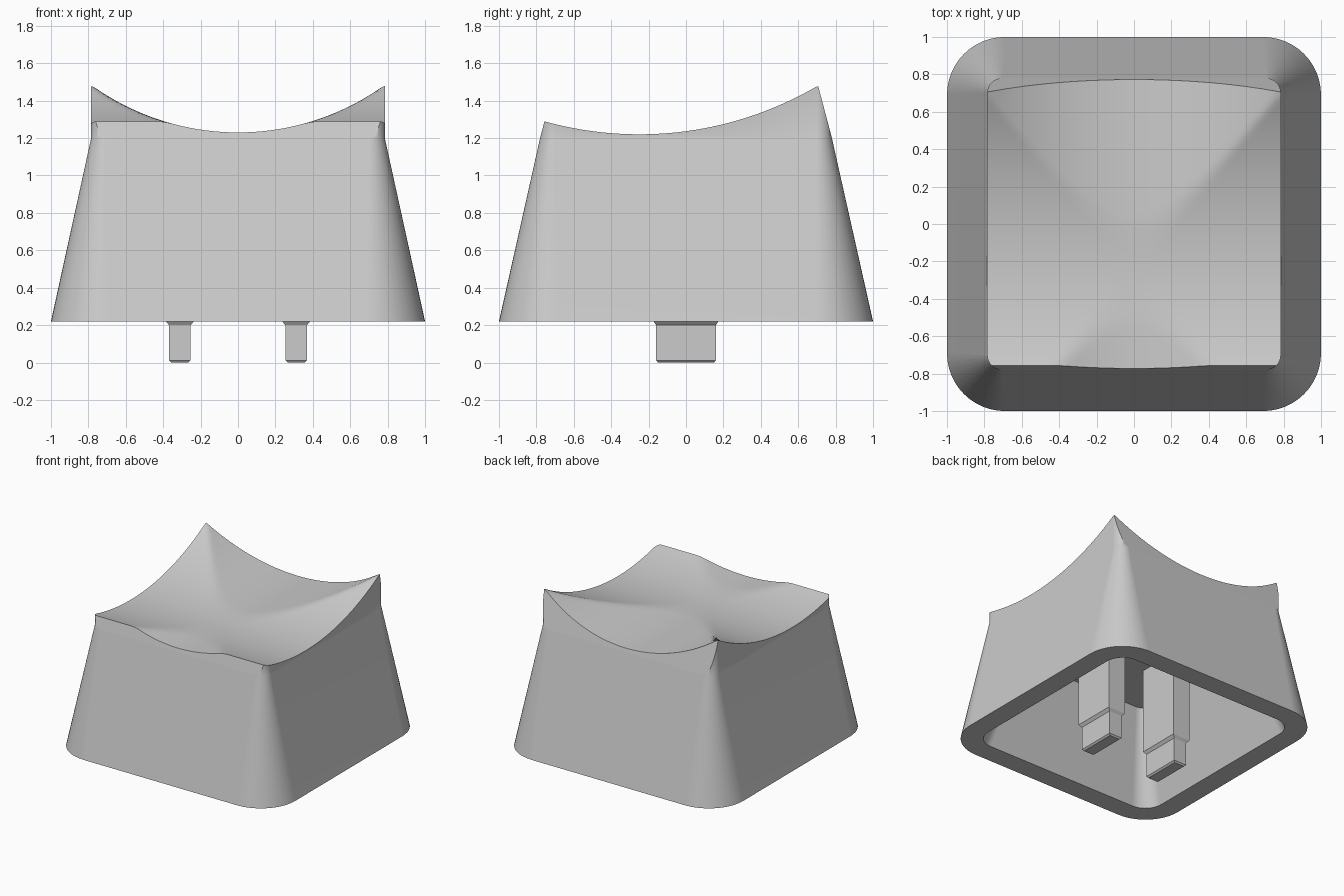
import bpy, bmesh
from math import cos, sin, pi, radians, sqrt

cube = bpy.data.objects.get("Cube")
if cube:
    bpy.data.objects.remove(cube, do_unlink=True)

grey = bpy.data.materials.new("light_grey_plastic")
grey.use_nodes = True
grey.diffuse_color = (0.6, 0.6, 0.6, 1)
grey.node_tree.nodes["Principled BSDF"].inputs["Base Color"].default_value = (0.6, 0.6, 0.6, 1)


def rounded_ring(hx, hy, r, z, steps):
    """Rounded rectangle, counter-clockwise from the +x side."""
    ring = []
    for k, (sx, sy) in enumerate([(1, 1), (-1, 1), (-1, -1), (1, -1)]):
        for i in range(steps + 1):
            a = (k + i / steps) * pi / 2
            ring.append((sx * (hx - r) + r * cos(a), sy * (hy - r) + r * sin(a), z))
    return ring


def finish(name, bm):
    """Turn a bmesh into a grey object."""
    bmesh.ops.recalc_face_normals(bm, faces=bm.faces)
    mesh = bpy.data.meshes.new(name)
    bm.to_mesh(mesh)
    bm.free()
    mesh.materials.append(grey)
    obj = bpy.data.objects.new(name, mesh)
    bpy.context.collection.objects.link(obj)
    return obj


def loft(rings):
    """Skin a stack of equal rings and cap both ends."""
    bm = bmesh.new()
    loops = [[bm.verts.new(p) for p in ring] for ring in rings]
    n = len(loops[0])
    for a, b in zip(loops, loops[1:]):
        for i in range(n):
            j = (i + 1) % n
            bm.faces.new((a[i], a[j], b[j], b[i]))
    bm.faces.new(loops[0][::-1])
    bm.faces.new(loops[-1])
    return bm


def dish_height(x, y):
    """Two crossing circular scoops with a slightly softened ridge."""
    along = 2.57 - sqrt(1.34 ** 2 - x * x)
    across = 3.104 - sqrt(1.884 ** 2 - (y + 0.25) ** 2)
    soft = 0.015
    blend = max(soft - abs(along - across), 0)
    return min(along, across) - blend * blend / (4 * soft)


# Hollow tapered shell: inner ceiling, inner wall, rim, outer wall, upright crown
shell_rings = [(0.615, 0.615, 0.08, 0.914), (0.834, 0.834, 0.15, 0.22),
               (1.0, 1.0, 0.31, 0.22), (0.785, 0.78, 0.08, 1.2),
               (0.785, 0.78, 0.08, 1.6)]
bm = loft([rounded_ring(*r, 12) for r in shell_rings])

# Slanted front and back of the crown
for side in (1, -1):
    cut = bmesh.ops.bisect_plane(bm, geom=bm.verts[:] + bm.edges[:] + bm.faces[:],
                                 plane_co=(0, side * 0.779, 1.205),
                                 plane_no=(0, side, 0.265), clear_outer=True)
    edges = [e for e in cut["geom_cut"] if isinstance(e, bmesh.types.BMEdge)]
    bmesh.ops.holes_fill(bm, edges=edges, sides=0)
shell = finish("cap_shell", bm)

# Dished top
bm = bmesh.new()
bmesh.ops.create_grid(bm, x_segments=72, y_segments=72, size=0.85)
for v in bm.verts:
    v.co.z = dish_height(v.co.x, v.co.y)
lid = bmesh.ops.extrude_face_region(bm, geom=bm.faces[:], use_keep_orig=True)
for v in lid["geom"]:
    if isinstance(v, bmesh.types.BMVert):
        v.co.z = 2
dish = finish("dish_cutter", bm)
dish.hide_render = True

bpy.ops.object.select_all(action="DESELECT")
shell.select_set(True)
bpy.context.view_layer.objects.active = shell
scoop = shell.modifiers.new("dish", "BOOLEAN")
scoop.operation = "DIFFERENCE"
scoop.solver = "EXACT"
scoop.object = dish
bpy.ops.object.modifier_apply(modifier=scoop.name)
bpy.data.objects.remove(dish, do_unlink=True)
bpy.ops.object.shade_smooth_by_angle(angle=radians(30))
weighted = shell.modifiers.new("even_shading", "WEIGHTED_NORMAL")
weighted.keep_sharp = True

# Two stepped prongs hanging from the ceiling
prong_levels = [(0.045, 0.15, 0.0), (0.058, 0.16, 0.012), (0.058, 0.16, 0.2),
                (0.077, 0.175, 0.222), (0.077, 0.175, 0.93)]
for side, x in (("left", 0.311), ("right", -0.311)):
    rings = [[(sx * hx, sy * hy, z) for sx, sy in ((1, 1), (-1, 1), (-1, -1), (1, -1))]
             for hx, hy, z in prong_levels]
    finish(side + "_prong", loft(rings)).location.x = x
